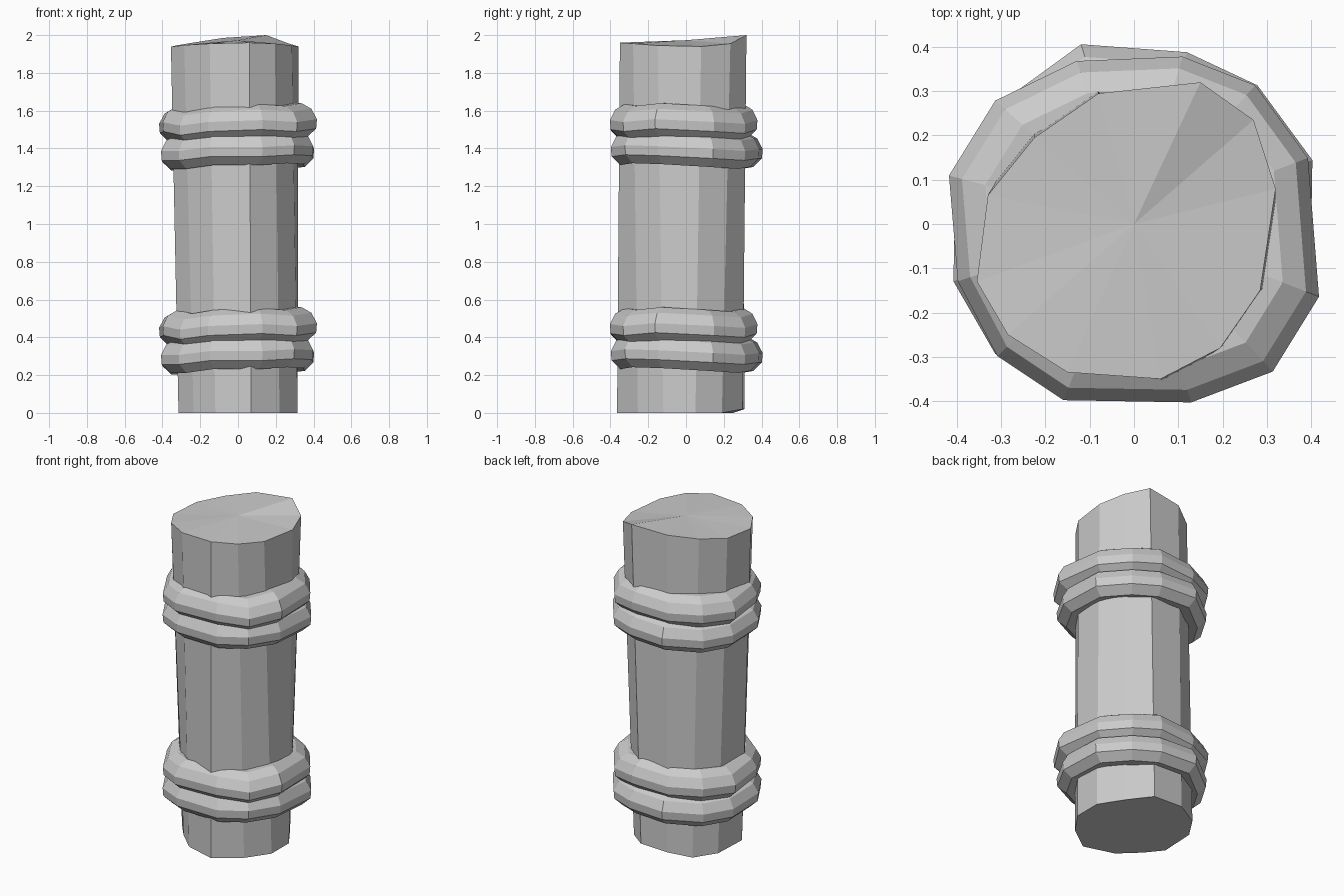
import bpy, bmesh


def make_object(name, loops, cap=False, closed=False):
    """Bridge a stack of equal-sized point loops into a flat-shaded mesh."""
    bm = bmesh.new()
    rows = [[bm.verts.new(p) for p in loop] for loop in loops]
    n = len(rows[0])
    pairs = list(zip(rows, rows[1:]))
    if closed:
        pairs.append((rows[-1], rows[0]))
    for a, b in pairs:
        for i in range(n):
            j = (i + 1) % n
            bm.faces.new((a[i], a[j], b[j], b[i]))
    if cap:
        bm.faces.new(rows[0][::-1])
        # Uneven cut top, fanned from a slightly raised centre
        c = bm.verts.new((0, 0, 1.973))
        for i in range(n):
            bm.faces.new((rows[-1][i], rows[-1][(i + 1) % n], c))
    bmesh.ops.recalc_face_normals(bm, faces=bm.faces[:])
    mesh = bpy.data.meshes.new(name)
    bm.to_mesh(mesh)
    bm.free()
    obj = bpy.data.objects.new(name, mesh)
    bpy.context.collection.objects.link(obj)
    return obj


# Post: top outline with the height of the cut at each corner
post_top = [(0.15, 0.32, 2.0), (-0.08, 0.295, 1.985), (-0.225, 0.195, 1.962),
            (-0.33, 0.065, 1.945), (-0.355, -0.13, 1.938), (-0.285, -0.25, 1.947),
            (-0.15, -0.335, 1.955), (0.06, -0.35, 1.96), (0.195, -0.28, 1.955),
            (0.285, -0.15, 1.945), (0.32, 0.08, 1.94), (0.27, 0.235, 1.955)]
# Post: foot outline, stretched along the other diagonal
post_foot = [(0.10, 0.30), (-0.09, 0.31), (-0.22, 0.25), (-0.305, 0.12),
             (-0.315, -0.10), (-0.235, -0.20), (-0.12, -0.31), (0.07, -0.365),
             (0.22, -0.255), (0.315, -0.12), (0.315, 0.05), (0.225, 0.19)]
make_object("post", [[(x, y, 0.02 if y > 0.28 else 0.0) for x, y in post_foot],
                     post_top], cap=True)

# Band outlines: x, y and height wobble
upper = [(0.11, 0.38, 0.01), (-0.13, 0.37, 0.0), (-0.315, 0.28, 0.0),
         (-0.42, 0.11, -0.01), (-0.40, -0.13, 0.0), (-0.31, -0.30, -0.02),
         (-0.16, -0.40, 0.0), (0.13, -0.405, 0.01), (0.315, -0.335, 0.0),
         (0.42, -0.165, 0.015), (0.395, 0.15, 0.0), (0.275, 0.315, -0.01)]
lower = [(0.12, 0.39, 0.0), (-0.12, 0.408, 0.0), (-0.31, 0.27, -0.02),
         (-0.405, 0.11, -0.02), (-0.41, -0.13, -0.01), (-0.315, -0.295, -0.01),
         (-0.15, -0.395, 0.01), (0.13, -0.40, 0.01), (0.30, -0.325, 0.02),
         (0.40, -0.15, 0.015), (0.405, 0.145, 0.0), (0.28, 0.315, -0.01)]
# Band cross-section: outline scale and height
section = [(0.66, -0.06), (0.87, -0.075), (0.985, -0.03),
           (0.995, 0.02), (0.925, 0.075), (0.80, 0.105), (0.66, 0.105)]


def make_band(name, outline, z):
    make_object(name, [[(x * s, y * s, z + dz + h) for x, y, dz in outline]
                       for s, h in section], closed=True)


# Two matching pairs of bands
for label, base in (("bottom", 0.0), ("top", 1.08)):
    make_band(label + "_band_upper", upper, base + 0.44)
    make_band(label + "_band_lower", lower, base + 0.297)
